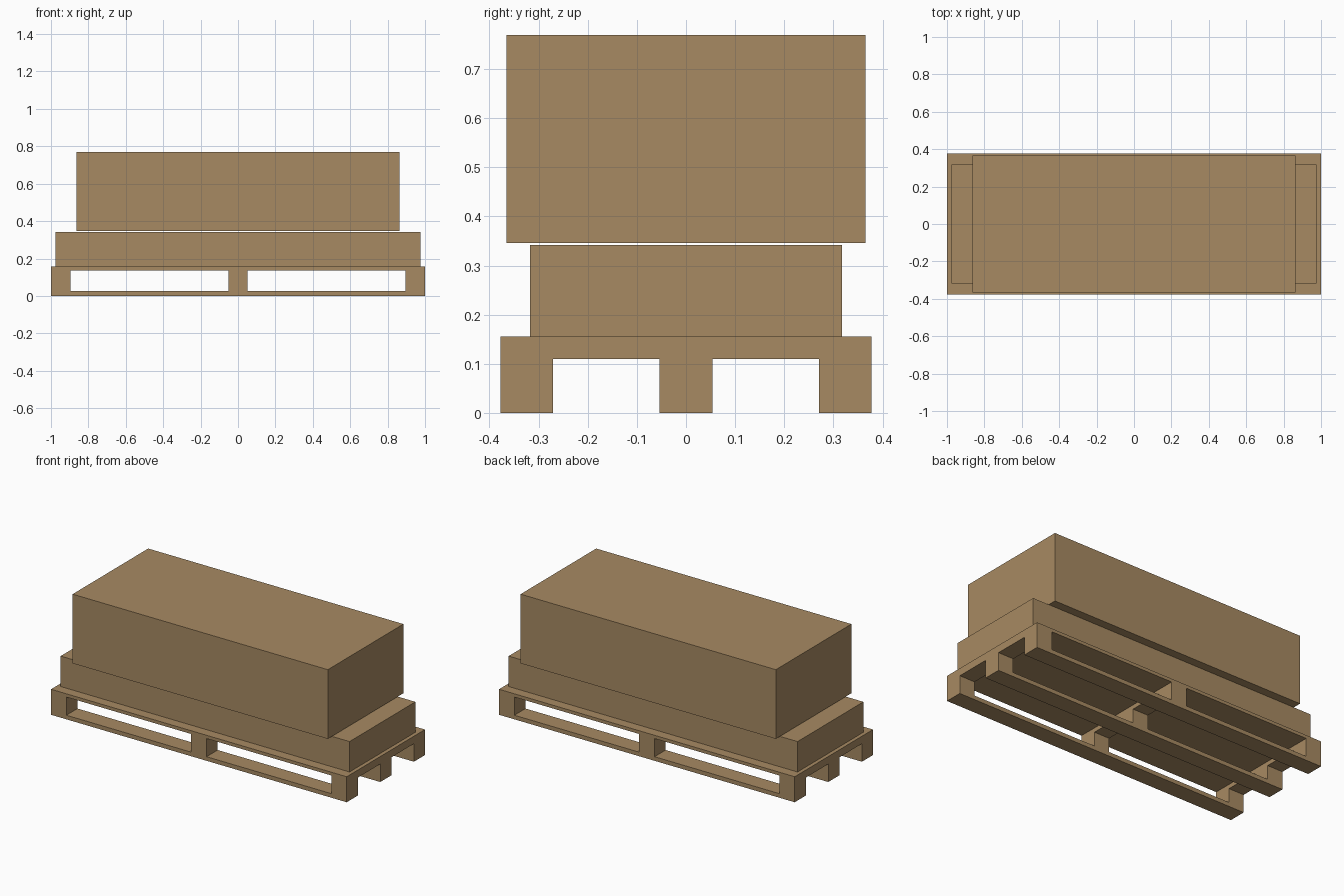
import bpy

if "Cube" in bpy.data.objects:
    bpy.data.objects.remove(bpy.data.objects["Cube"])

# One cardboard-and-wood brown
brown = bpy.data.materials.new("cardboard_brown")
brown.use_nodes = True
colour = (0.39, 0.255, 0.123, 1)
brown.diffuse_color = colour
brown.node_tree.nodes["Principled BSDF"].inputs["Base Color"].default_value = colour


def box(name, x, y, z):
    """Axis-aligned box from (low, high) ranges."""
    spans = (x, y, z)
    bpy.ops.mesh.primitive_cube_add(size=1, location=[(a + b) / 2 for a, b in spans])
    obj = bpy.context.object
    obj.name = name
    obj.scale = [b - a for a, b in spans]
    bpy.ops.object.transform_apply(location=False, rotation=False, scale=True)
    obj.data.materials.append(brown)
    return obj


def carve(target, cutter):
    """Subtract the cutter from the target, then discard it."""
    mod = target.modifiers.new("opening", 'BOOLEAN')
    mod.operation = 'DIFFERENCE'
    mod.solver = 'EXACT'
    mod.object = cutter
    bpy.context.view_layer.objects.active = target
    bpy.ops.object.modifier_apply(modifier=mod.name)
    bpy.data.objects.remove(cutter)


def mirrored(side, low, high):
    return tuple(sorted((side * low, side * high)))


# Pallet: solid slab with fork openings carved both ways
pallet = box("pallet", (-1, 1), (-0.378, 0.378), (0, 0.156))
for side in (-1, 1):
    # Lengthwise channels leave three skids under the cross beams
    carve(pallet, box("channel_cutter", (-1.2, 1.2), mirrored(side, 0.054, 0.271), (-0.1, 0.11)))
for side in (-1, 1):
    # Crosswise openings leave blocks between skid boards and deck
    carve(pallet, box("opening_cutter", mirrored(side, 0.052, 0.896), (-0.6, 0.6), (0.025, 0.136)))

# Stacked cartons
box("lower_carton", (-0.977, 0.977), (-0.318, 0.318), (0.156, 0.342))
box("upper_carton", (-0.863, 0.863), (-0.365, 0.365), (0.346, 0.769))
